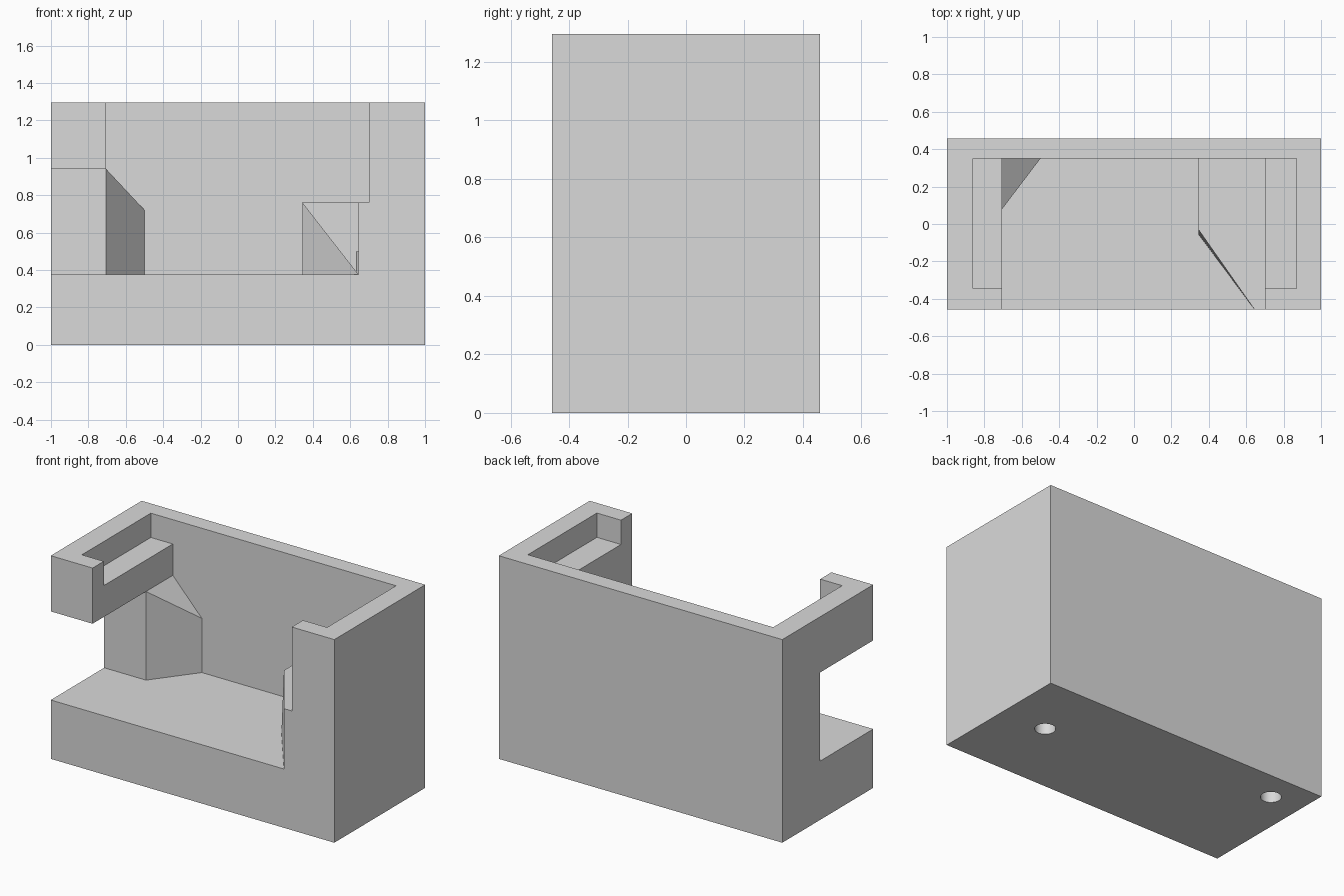
import bpy
import bmesh
import math

default = bpy.data.objects.get("Cube")
if default:
    bpy.data.objects.remove(default, do_unlink=True)

# One plain grey for the whole casing
GREY = (0.7, 0.7, 0.7, 1)
grey = bpy.data.materials.new("plain grey")
grey.diffuse_color = GREY
grey.use_nodes = True
grey.node_tree.nodes["Principled BSDF"].inputs["Base Color"].default_value = GREY

HALF_Y, TOP = 0.458, 1.295      # outer size
FLOOR, LEDGE, WINDOW_TOP, POCKET = 0.375, 0.76, 0.94, 1.14
INNER_L, INNER_R, BACK = -0.705, 0.70, 0.35
OUT = 0.7                       # cutters overshoot to here at the front


def loft(name, bottom, top):
    """Solid between two matching rings of points."""
    bm = bmesh.new()
    low = [bm.verts.new(p) for p in bottom]
    high = [bm.verts.new(p) for p in top]
    bm.faces.new(low[::-1])
    bm.faces.new(high)
    for i in range(len(low)):
        j = (i + 1) % len(low)
        bm.faces.new((low[i], low[j], high[j], high[i]))
    bmesh.ops.recalc_face_normals(bm, faces=bm.faces)
    mesh = bpy.data.meshes.new(name)
    bm.to_mesh(mesh)
    bm.free()
    mesh.materials.append(grey)
    obj = bpy.data.objects.new(name, mesh)
    bpy.context.collection.objects.link(obj)
    return obj


def prism(name, outline, z0, z1):
    return loft(name, [(x, y, z0) for x, y in outline],
                [(x, y, z1) for x, y in outline])


def box(name, x0, x1, y0, y1, z0, z1):
    return prism(name, [(x0, y0), (x1, y0), (x1, y1), (x0, y1)], z0, z1)


def combine(body, tool, operation="DIFFERENCE"):
    tool.hide_render = True
    mod = body.modifiers.new(tool.name, "BOOLEAN")
    mod.operation, mod.solver, mod.object = operation, "EXACT", tool
    bpy.context.view_layer.objects.active = body
    bpy.ops.object.modifier_apply(modifier=mod.name)
    bpy.data.objects.remove(tool, do_unlink=True)


# Outer block
casing = box("casing", -1, 1, -HALF_Y, HALF_Y, 0, TOP)

# Upper chamber, open to the front and top
combine(casing, box("upper_chamber", INNER_L, INNER_R, -OUT, BACK, LEDGE, 1.5))

# Lower chamber, with a slightly twisted slanting wall beside the ledge block
def chamber_ring(z):
    bend = -0.055 + 0.065 * (z - FLOOR)
    ring = [(INNER_L, -OUT), (0.645, -OUT), (0.645, -HALF_Y),
            (0.345, bend), (0.345, BACK), (INNER_L, BACK)]
    return [(x, y, z) for x, y in ring]

combine(casing, loft("lower_chamber", chamber_ring(FLOOR), chamber_ring(0.9)))

# Side window, open to the front
combine(casing, box("side_window", -1.2, -0.6, -OUT, 0.08, FLOOR, WINDOW_TOP))

# Shallow pockets in the tops of both side walls
for name, x0, x1 in (("right_pocket", -0.86, -0.6), ("left_pocket", 0.6, 0.87)):
    combine(casing, box(name, x0, x1, -0.345, BACK, POCKET, 1.5))

# Corner gusset with a sloping top, rooted in the walls and floor
ring = [(INNER_L, 0.08), (-0.5, BACK), (-0.5, 0.4), (-0.8, 0.4), (-0.8, 0.2)]
slope = [(x, y, WINDOW_TOP - 1.07 * (x - INNER_L)) for x, y in ring]
combine(casing, loft("gusset", [(x, y, 0.2) for x, y in ring], slope), "UNION")

# Blind screw holes in the underside
for x, y in ((0.69, 0.04), (-0.785, 0.27)):
    angles = [math.tau * i / 32 for i in range(32)]
    circle = [(x + 0.06 * math.cos(a), y + 0.06 * math.sin(a)) for a in angles]
    combine(casing, prism("screw_hole", circle, -0.1, 0.5))

# Smooth only the hole walls
bpy.ops.object.select_all(action="DESELECT")
casing.select_set(True)
bpy.context.view_layer.objects.active = casing
bpy.ops.object.shade_smooth_by_angle(angle=math.radians(15))
